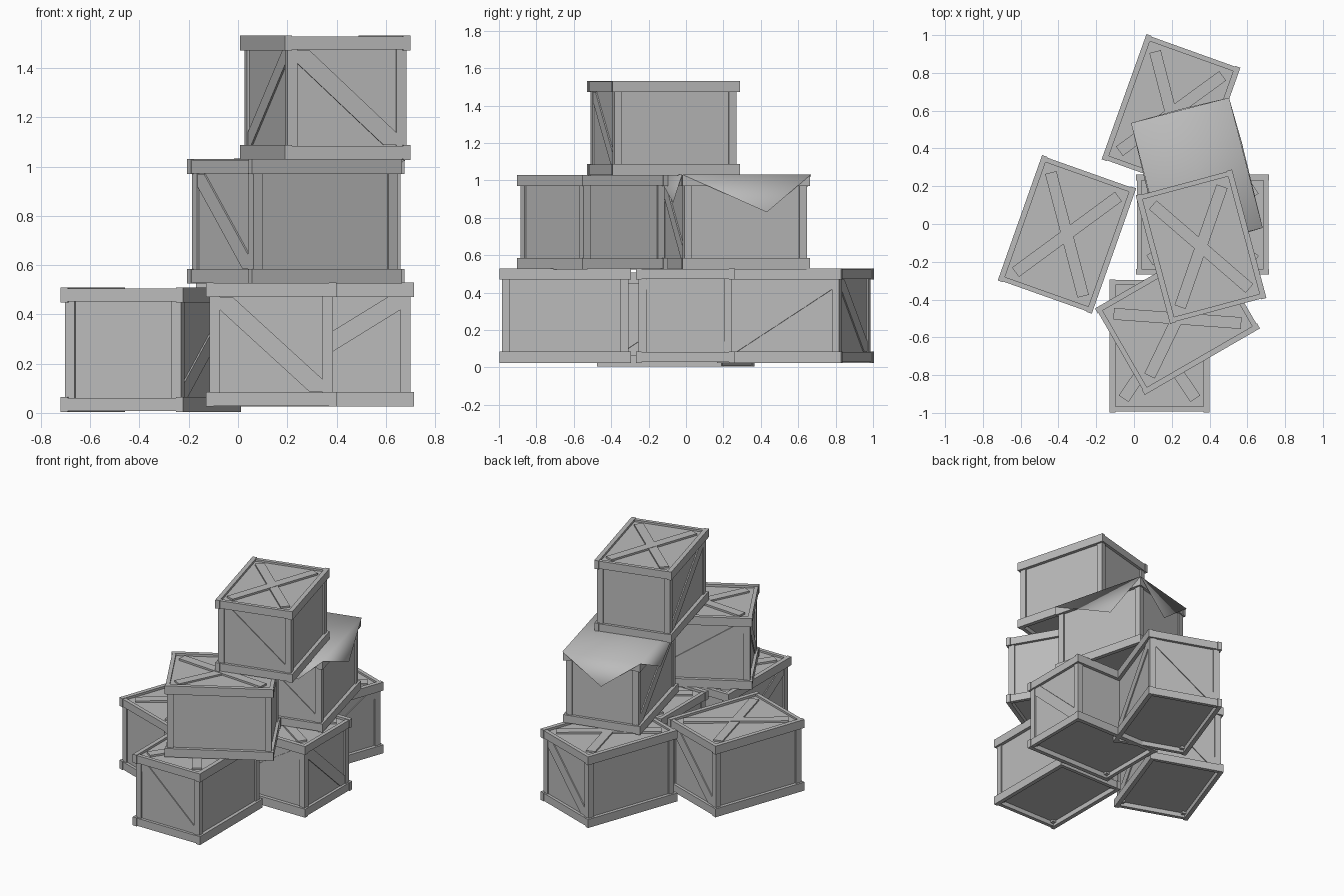
import bpy
import bmesh
from math import radians, atan2, hypot
from mathutils import Matrix, Vector

cube = bpy.data.objects.get("Cube")
if cube:
    bpy.data.objects.remove(cube, do_unlink=True)

grey = bpy.data.materials.new("plain grey")
grey.use_nodes = True
colour = (0.5, 0.5, 0.5, 1)
grey.diffuse_color = colour
grey.node_tree.nodes["Principled BSDF"].inputs["Base Color"].default_value = colour

# Crate half width, half length and height; panel half sizes
W, L, H = 0.264, 0.352, 0.505
PW, PL = 0.24, 0.328
RAIL, POST, RIM = 0.06, 0.042, 0.03


def box(bm, lo, hi, turn=0):
    """Box between two corners, optionally spun about its own centre."""
    lo, hi = Vector(lo), Vector(hi)
    matrix = (Matrix.Translation((lo + hi) / 2) @ Matrix.Rotation(turn, 4, 'Z')
              @ Matrix.Diagonal((*(hi - lo), 1)))
    bmesh.ops.create_cube(bm, size=1, matrix=matrix)


def side_brace(bm, half, place, falling):
    """Diagonal board trimmed to the panel between posts and rails."""
    a, b = half - POST + 0.01, H - RAIL
    c, w = RAIL, 0.052
    points = [(-a, c), (w - a, c), (a, b - w), (a, b), (a - w, b), (-a, c + w)]
    if falling:
        points = [(-u, v) for u, v in reversed(points)]
    rings = [[bm.verts.new(place(u, v, d)) for u, v in points]
             for d in (-0.005, 0.007)]
    bm.faces.new(rings[1])
    bm.faces.new(rings[0][::-1])
    for i in range(len(points)):
        j = (i + 1) % len(points)
        bm.faces.new((rings[0][i], rings[0][j], rings[1][j], rings[1][i]))


def crate_mesh():
    bm = bmesh.new()
    # Inner panels, recessed at top and bottom
    box(bm, (-PW, -PL, 0.035), (PW, PL, H - 0.016))
    # Rails around the top and bottom
    for z0, z1 in ((0, RAIL), (H - RAIL, H)):
        for s in (-1, 1):
            x0, x1 = sorted((s * W, s * (W - RIM)))
            box(bm, (x0, -L, z0), (x1, L, z1))
            y0, y1 = sorted((s * (L - 0.004), s * (L - RIM)))
            box(bm, (RIM - W, y0, z0 + 0.003), (W - RIM, y1, z1 - 0.003))
    # Corner posts
    for sx in (-1, 1):
        for sy in (-1, 1):
            x0, x1 = sorted((sx * (PW + 0.01), sx * (PW + 0.01 - POST)))
            y0, y1 = sorted((sy * (PL + 0.01), sy * (PL + 0.01 - POST)))
            box(bm, (x0, y0, 0.02), (x1, y1, H - 0.02))
    # Crossed boards on the lid
    bx, by = 0.19, 0.28
    reach = hypot(bx, by)
    for s, top in ((1, H - 0.003), (-1, H - 0.005)):
        box(bm, (-reach, -0.031, H - 0.02), (reach, 0.031, top), atan2(s * by, bx))
    # Diagonal boards on one end and one long side
    side_brace(bm, PW, lambda u, v, d: (u, -PL - d, v), True)
    side_brace(bm, PL, lambda u, v, d: (-PW - d, -u, v), False)
    bmesh.ops.recalc_face_normals(bm, faces=bm.faces)
    mesh = bpy.data.meshes.new("crate")
    bm.to_mesh(mesh)
    bm.free()
    mesh.materials.append(grey)
    return mesh


def place(name, mesh, x, y, z, degrees):
    ob = bpy.data.objects.new(name, mesh)
    ob.location = (x, y, z)
    ob.rotation_euler.z = radians(degrees)
    bpy.context.scene.collection.objects.link(ob)
    return ob


crate = crate_mesh()
draped = (0.333, 0.257, 0.525, 14.5)
place("left_bottom_crate", crate, -0.355, -0.055, 0.004, 160.5)
place("front_bottom_crate", crate, 0.135, -0.645, 0.025, 0)
place("back_bottom_crate", crate, 0.196, 0.585, 0.025, 160.3)
place("right_bottom_crate", crate, 0.363, -0.003, 0.025, 90)
place("front_middle_crate", crate, 0.23, -0.50, 0.525, -60)
place("back_middle_crate", crate, *draped)
place("top_crate", crate, 0.355, -0.12, 1.027, 15)

# Cloth laid over one crate, with a pointed corner hanging down each side
bm = bmesh.new()
cx, cy, top = W + 0.004, L + 0.004, H + 0.002
corners = [bm.verts.new((sx * cx, sy * cy, top))
           for sx, sy in ((-1, -1), (1, -1), (1, 1), (-1, 1))]
tips = [(0.1, -cy - 0.006, H - 0.15), (cx + 0.006, 0.11, H - 0.2),
        (0, cy + 0.006, H - 0.2), (-cx - 0.006, 0, H - 0.17)]
bm.faces.new(corners)
for i, tip in enumerate(tips):
    bm.faces.new((corners[i], bm.verts.new(tip), corners[(i + 1) % 4]))
for face in bm.faces:
    face.smooth = True
bmesh.ops.recalc_face_normals(bm, faces=bm.faces)
cloth = bpy.data.meshes.new("cloth")
bm.to_mesh(cloth)
bm.free()
cloth.materials.append(grey)
place("cloth_cover", cloth, *draped)
